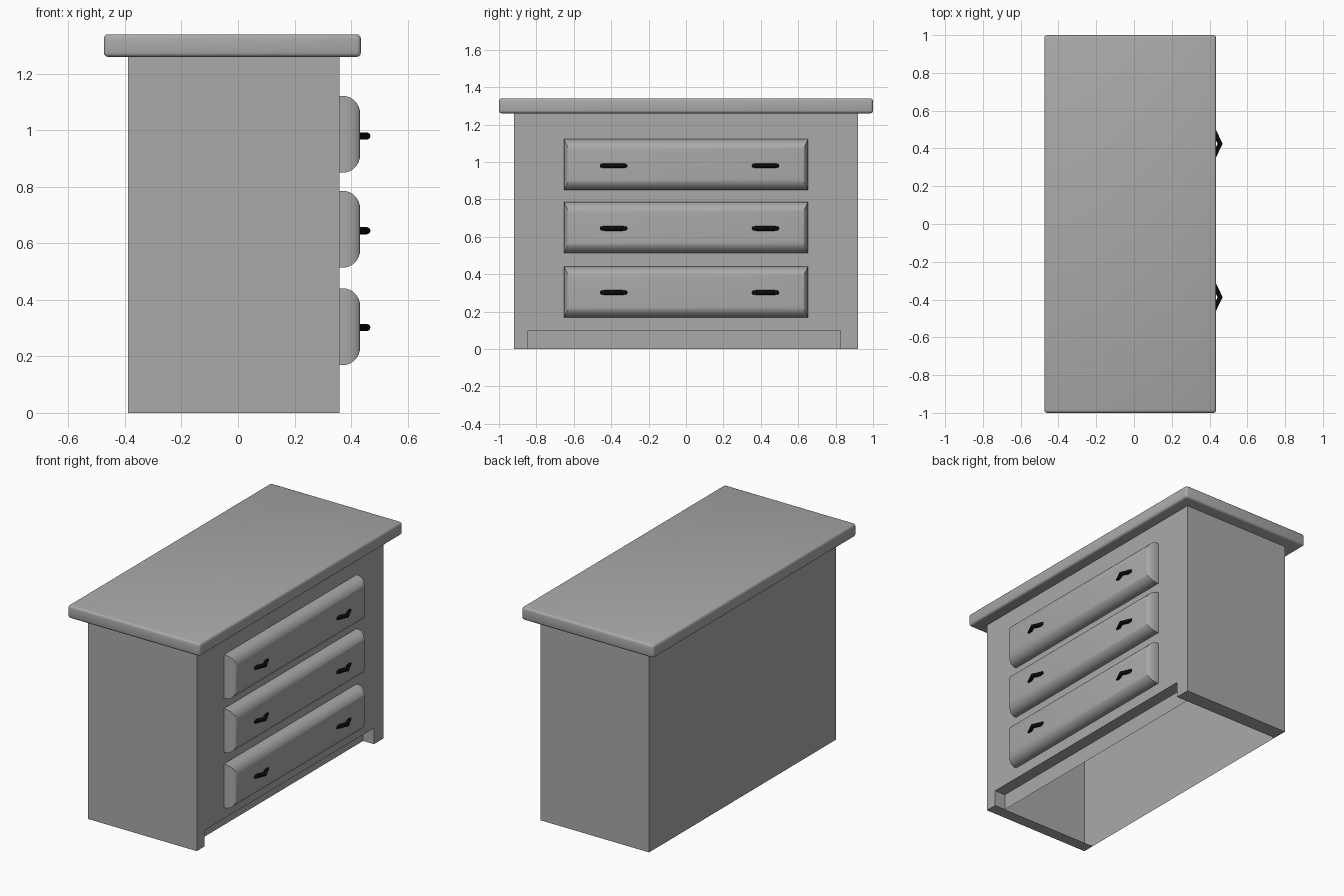
import bpy, bmesh, math
from mathutils import Vector

cube = bpy.data.objects.get("Cube")
if cube:
    bpy.data.objects.remove(cube)


def make_material(name, colour):
    m = bpy.data.materials.new(name)
    m.use_nodes = True
    m.diffuse_color = colour
    m.node_tree.nodes["Principled BSDF"].inputs["Base Color"].default_value = colour
    return m


grey = make_material("grey paint", (0.4, 0.4, 0.4, 1))
black = make_material("black metal", (0.003, 0.003, 0.003, 1))


def add_object(name, bm, mat):
    mesh = bpy.data.meshes.new(name)
    bmesh.ops.recalc_face_normals(bm, faces=bm.faces)
    bm.to_mesh(mesh)
    bm.free()
    mesh.materials.append(mat)
    ob = bpy.data.objects.new(name, mesh)
    bpy.context.collection.objects.link(ob)
    return ob


def box(lo, hi):
    bm = bmesh.new()
    bmesh.ops.create_cube(bm, size=1)
    lo, hi = Vector(lo), Vector(hi)
    for v in bm.verts:
        v.co = (lo + hi) / 2 + v.co * (hi - lo)
    return bm


def smooth(ob, angle=35):
    bpy.ops.object.select_all(action="DESELECT")
    ob.select_set(True)
    bpy.context.view_layer.objects.active = ob
    bpy.ops.object.shade_smooth_by_angle(angle=math.radians(angle))


# Cabinet: thin shell with a recessed toe kick and an open underside
BACK, FRONT, SIDE, TOP = -0.39, 0.36, 0.92, 1.26
LEG_A, LEG_B, KICK, DEPTH = -0.845, 0.825, 0.1, 0.075
outline = [(-SIDE, 0), (LEG_A, 0), (LEG_A, KICK), (LEG_B, KICK),
           (LEG_B, 0), (SIDE, 0), (SIDE, TOP), (-SIDE, TOP)]
bm = bmesh.new()


def face(*points):
    bm.faces.new([bm.verts.new(p) for p in points])


def wall(x, y0, y1, z0, z1):
    face((x, y0, z0), (x, y1, z0), (x, y1, z1), (x, y0, z1))


face(*[(FRONT, y, z) for y, z in outline])
wall(BACK, -SIDE, SIDE, 0, TOP)
kick_x = FRONT - DEPTH
wall(kick_x, LEG_A, LEG_B, 0, KICK)
# sides, top, leg soles and notch sides run back from the front outline
for i, (y0, z0) in enumerate(outline):
    y1, z1 = outline[(i + 1) % len(outline)]
    back = kick_x if i in (1, 2, 3) else BACK
    face((FRONT, y0, z0), (FRONT, y1, z1), (back, y1, z1), (back, y0, z0))
bmesh.ops.remove_doubles(bm, verts=bm.verts, dist=0.0001)
add_object("cabinet_body", bm, grey)

# Worktop with softened edges
bm = box((-0.475, -1, 1.26), (0.435, 1, 1.34))
bmesh.ops.bevel(bm, geom=bm.edges[:], offset=0.015, segments=3,
                profile=0.5, affect="EDGES")
smooth(add_object("worktop", bm, grey))


def drawer(name, z):
    # rounded front edges, tighter at the two ends
    bm = box((FRONT, -1.305, z - 0.136), (0.432, 1.305, z + 0.136))
    front = [e for e in bm.edges if all(v.co.x > 0.4 for v in e.verts)]
    bmesh.ops.bevel(bm, geom=front, offset=0.062, segments=8,
                    profile=0.5, affect="EDGES")
    for v in bm.verts:
        v.co.y *= 0.5
    smooth(add_object(name, bm, grey))


def handle(name, y, z):
    # bent rod pull
    curve = bpy.data.curves.new(name, "CURVE")
    curve.dimensions = "3D"
    curve.bevel_depth = 0.013
    curve.bevel_resolution = 2
    curve.use_fill_caps = True
    spline = curve.splines.new("POLY")
    spline.points.add(2)
    for p, (x, dy) in zip(spline.points, [(0.422, -0.068), (0.456, 0), (0.422, 0.068)]):
        p.co = (x, y + dy, z, 1)
    curve.materials.append(black)
    ob = bpy.data.objects.new(name, curve)
    bpy.context.collection.objects.link(ob)


# Three drawers, each with two handles
for label, z, grip in (("bottom", 0.305, 0.302), ("middle", 0.65, 0.645), ("top", 0.986, 0.98)):
    drawer(label + "_drawer", z)
    handle(label + "_right_handle", -0.387, grip)
    handle(label + "_left_handle", 0.425, grip)
